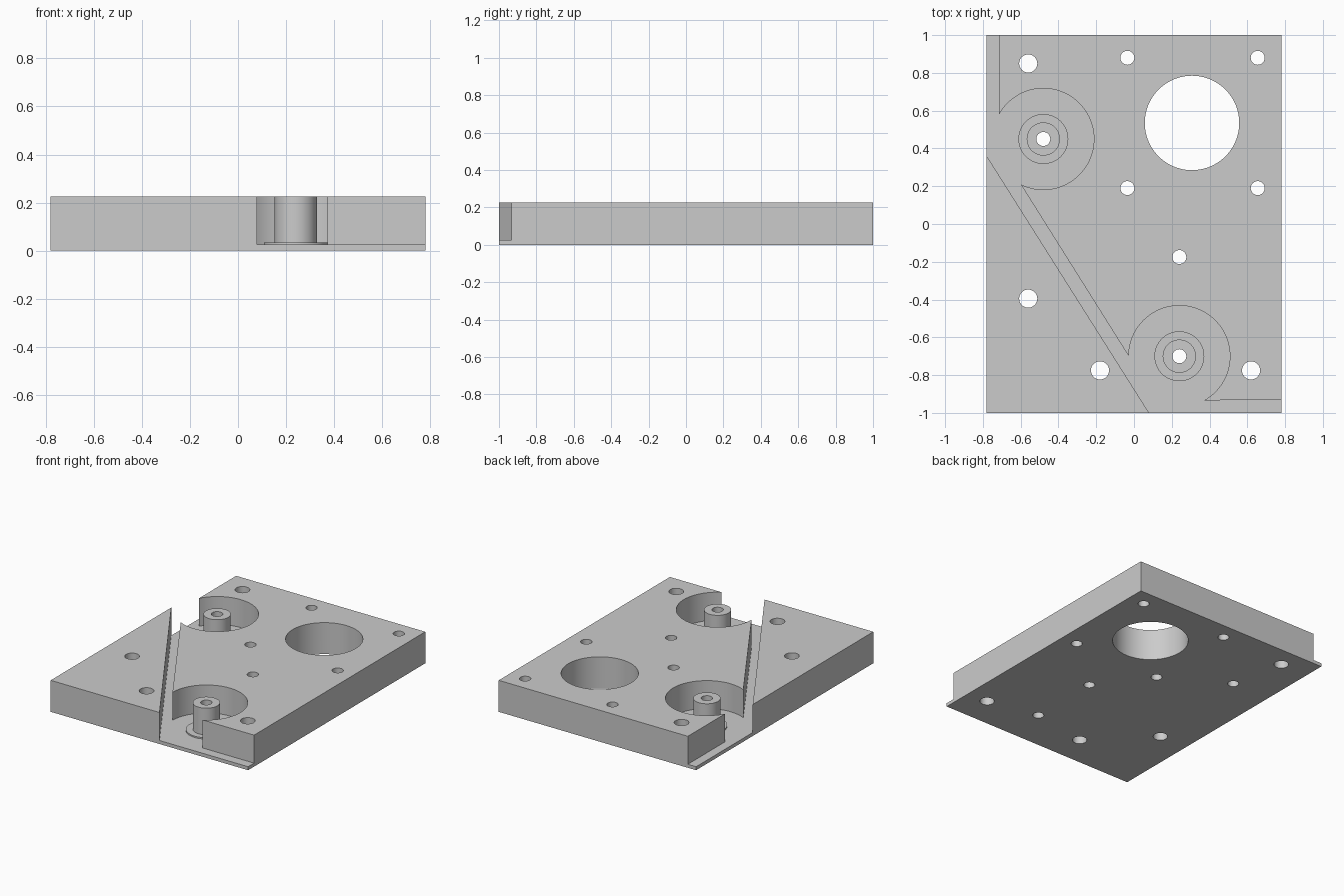
import bpy, bmesh
from math import cos, sin, atan2, pi, radians
from mathutils import Vector

cube = bpy.data.objects.get("Cube")
if cube:
    bpy.data.objects.remove(cube, do_unlink=True)

HALF_X, HALF_Y, TOP, FLOOR = 0.78, 1.0, 0.225, 0.025
BOSSES = [Vector((-0.48, 0.45)), Vector((0.24, -0.70))]
POCKET_R = 0.268

grey = bpy.data.materials.new("plain_grey")
grey.use_nodes = True
colour = (0.6, 0.6, 0.6, 1)
grey.diffuse_color = colour
grey.node_tree.nodes["Principled BSDF"].inputs["Base Color"].default_value = colour


def prism(name, outline, z0, z1):
    """Extrude a flat outline from z0 to z1."""
    bm = bmesh.new()
    face = bm.faces.new([bm.verts.new((x, y, z0)) for x, y in outline])
    ext = bmesh.ops.extrude_face_region(bm, geom=[face], use_keep_orig=True)
    verts = [v for v in ext["geom"] if isinstance(v, bmesh.types.BMVert)]
    bmesh.ops.translate(bm, verts=verts, vec=(0, 0, z1 - z0))
    bmesh.ops.recalc_face_normals(bm, faces=bm.faces)
    mesh = bpy.data.meshes.new(name)
    bm.to_mesh(mesh)
    bm.free()
    mesh.materials.append(grey)
    obj = bpy.data.objects.new(name, mesh)
    bpy.context.collection.objects.link(obj)
    return obj


def arc(centre, radius, a0, a1, steps):
    angles = [a0 + (a1 - a0) * i / steps for i in range(steps + 1)]
    return [(centre[0] + radius * cos(a), centre[1] + radius * sin(a)) for a in angles]


def cylinder(name, centre, radius, z0, z1, sides=48):
    return prism(name, arc(centre, radius, 0, 2 * pi, sides)[:-1], z0, z1)


def combine(target, tool, operation):
    """Apply a boolean and remove the tool."""
    tool.hide_render = True
    mod = target.modifiers.new("combine", "BOOLEAN")
    mod.operation, mod.solver, mod.object = operation, "EXACT", tool
    bpy.ops.object.select_all(action="DESELECT")
    bpy.context.view_layer.objects.active = target
    target.select_set(True)
    bpy.ops.object.modifier_apply(modifier=mod.name)
    bpy.data.objects.remove(tool, do_unlink=True)


# Base plate
plate = prism("base_plate", [(-HALF_X, -HALF_Y), (HALF_X, -HALF_Y),
                             (HALF_X, HALF_Y), (-HALF_X, HALF_Y)], 0, TOP)

# Belt channel: edge strips, two round pockets and the diagonal groove
outline = [(-1, 1.2), (-0.715, 1.2)]
outline += arc(BOSSES[0], POCKET_R, atan2(0.13, -0.235), atan2(-0.24, -0.12), 64)
outline += arc(BOSSES[1], POCKET_R, pi, radians(-60.5), 64)
outline += [(1, -0.932), (1, -1.2), (0.206, -1.2), (-0.906, 0.56), (-1, 0.56)]
combine(plate, prism("channel_cutter", outline, FLOOR, 0.5), "DIFFERENCE")

# Bosses with a low collar
for c in BOSSES:
    combine(plate, cylinder("collar", c, 0.132, 0.01, 0.035, 64), "UNION")
    combine(plate, cylinder("post", c, 0.088, 0.015, TOP), "UNION")

# Through holes
small = [(x, y) for x in (-0.035, 0.655) for y in (0.19, 0.88)]
small += [(0.24, -0.175)] + [tuple(c) for c in BOSSES]
large = [(-0.56, 0.85), (-0.56, -0.395), (-0.18, -0.775), (0.62, -0.775)]
holes = [(c, 0.037, 32) for c in small] + [(c, 0.048, 32) for c in large]
holes.append(((0.307, 0.535), 0.25, 96))
for c, r, sides in holes:
    combine(plate, cylinder("hole_cutter", c, r, -0.1, 0.5, sides), "DIFFERENCE")

bpy.ops.object.select_all(action="DESELECT")
bpy.context.view_layer.objects.active = plate
plate.select_set(True)
bpy.ops.object.shade_smooth_by_angle(angle=radians(30))
